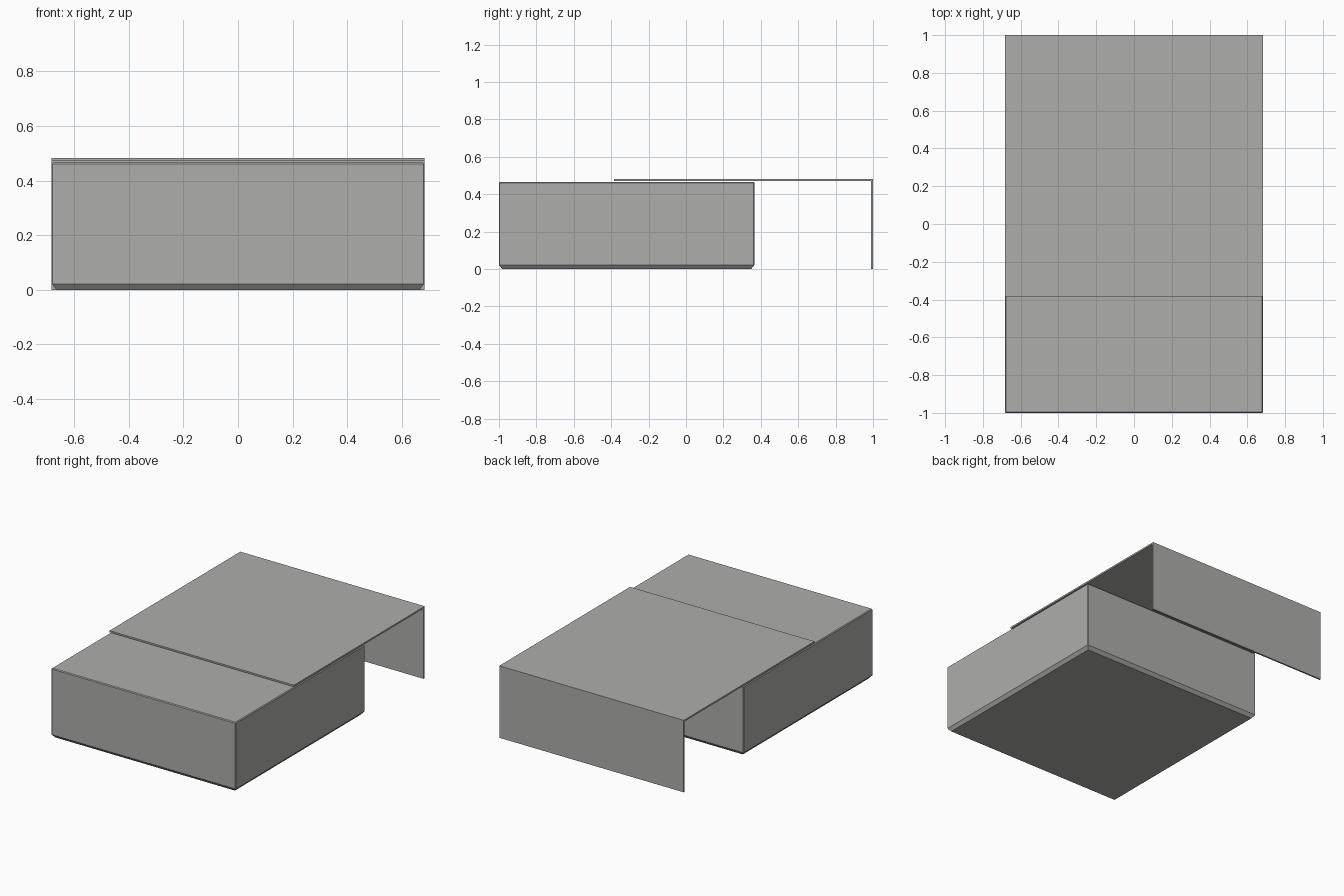
import bpy, bmesh

if "Cube" in bpy.data.objects:
    bpy.data.objects.remove(bpy.data.objects["Cube"])

grey = bpy.data.materials.new("warm_grey")
grey.diffuse_color = (0.42, 0.42, 0.41, 1)
grey.use_nodes = True
grey.node_tree.nodes["Principled BSDF"].inputs["Base Color"].default_value = grey.diffuse_color

W = 0.683  # half width shared by all parts


def finish(name, bm):
    bmesh.ops.recalc_face_normals(bm, faces=bm.faces)
    me = bpy.data.meshes.new(name)
    bm.to_mesh(me)
    bm.free()
    me.materials.append(grey)
    ob = bpy.data.objects.new(name, me)
    bpy.context.collection.objects.link(ob)
    return ob


def loft(name, sections):
    """Stack rectangles (inset, z) on the square plan of the box and cap the ends."""
    bm = bmesh.new()
    rings = []
    for inset, z in sections:
        x, y0, y1 = W - inset, -1 + inset, 0.366 - inset
        rings.append([bm.verts.new(p) for p in
                      ((-x, y0, z), (x, y0, z), (x, y1, z), (-x, y1, z))])
    for a, b in zip(rings, rings[1:]):
        for i in range(4):
            j = (i + 1) % 4
            bm.faces.new((a[i], a[j], b[j], b[i]))
    bm.faces.new(rings[0][::-1])
    bm.faces.new(rings[-1])
    return finish(name, bm)


# Solid box: undercut foot, upright sides, fine bevel round the top, vertical corners eased
box = loft("box_body", [(0.018, 0), (0.0, 0.022), (0.0, 0.461), (0.005, 0.466)])
bm = bmesh.new()
bm.from_mesh(box.data)
corners = [e for e in bm.edges
           if abs(e.verts[0].co.z - e.verts[1].co.z) > 0.1]
bmesh.ops.bevel(bm, geom=corners, offset=0.004, segments=1, affect='EDGES')
bm.to_mesh(box.data)
bm.free()

# Sliding cover: thin L-shaped sheet, top panel folded down to a back panel
T = 0.011
profile = [(-0.384, 0.482), (1.0, 0.482), (1.0, 0.0), (1.0 - T, 0.0),
           (1.0 - T, 0.482 - T), (-0.384, 0.482 - T)]
bm = bmesh.new()
face = bm.faces.new([bm.verts.new((-W, y, z)) for y, z in profile])
ext = bmesh.ops.extrude_face_region(bm, geom=[face])
bmesh.ops.translate(bm, vec=(2 * W, 0, 0),
                    verts=[v for v in ext["geom"] if isinstance(v, bmesh.types.BMVert)])
finish("sliding_cover", bm)
